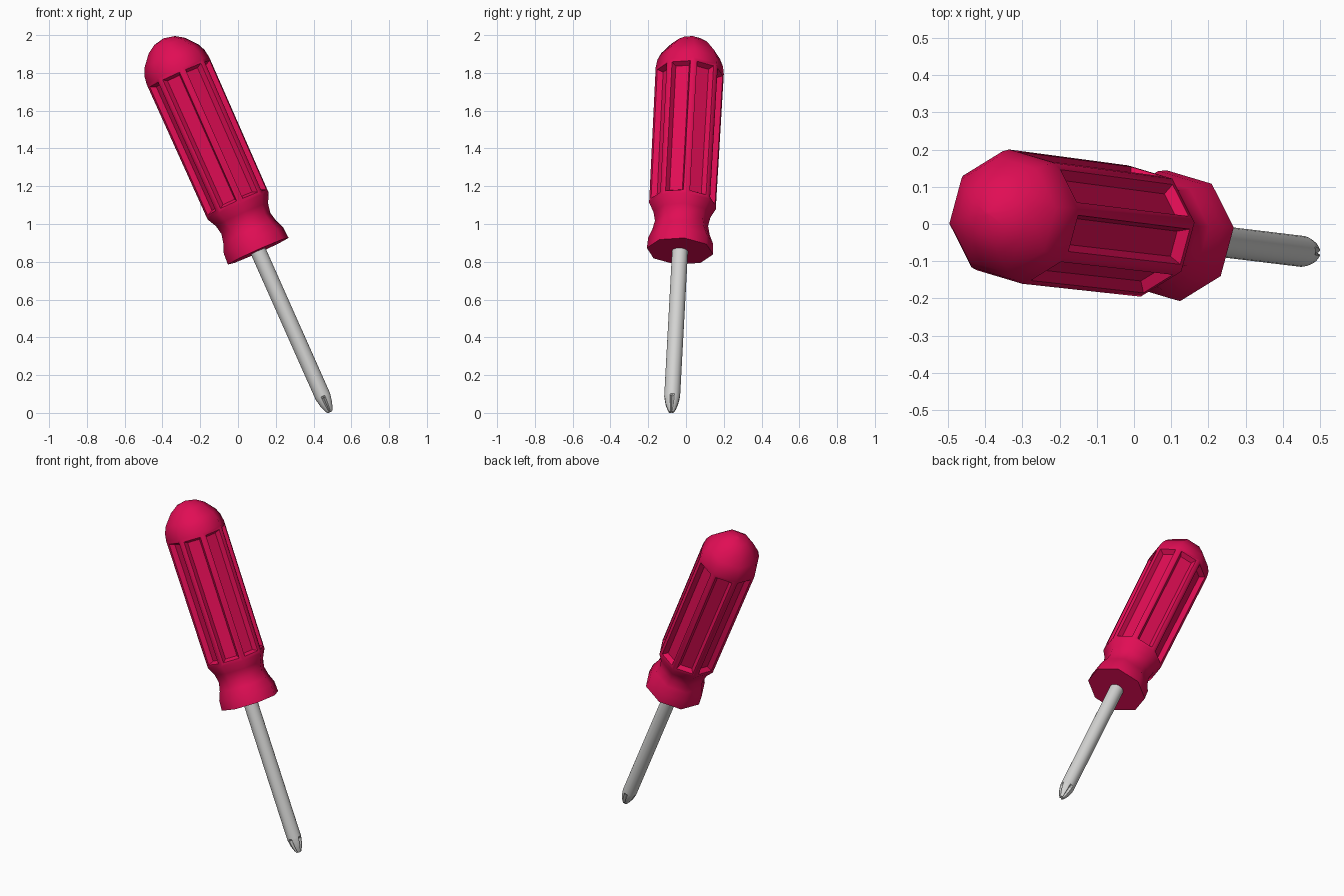
import bpy, bmesh, math
from mathutils import Vector, Matrix

cube = bpy.data.objects.get("Cube")
if cube:
    bpy.data.objects.remove(cube, do_unlink=True)

# Leaning frame: the tool axis runs from the tip up through the handle
TIP = Vector((0.488, -0.078, 0))
AXIS = Vector((-0.445, 0.054, 1)).normalized()
SIDE = (Vector((1, 0, 0)) - AXIS * AXIS.x).normalized()
FRAME = Matrix((SIDE, AXIS.cross(SIDE), AXIS)).transposed().to_4x4()
FRAME.translation = TIP


def material(name, color, roughness):
    mat = bpy.data.materials.new(name)
    mat.use_nodes = True
    mat.diffuse_color = (*color, 1)
    bsdf = mat.node_tree.nodes["Principled BSDF"]
    bsdf.inputs["Base Color"].default_value = (*color, 1)
    bsdf.inputs["Roughness"].default_value = roughness
    return mat


def lathe(profile, sides, turn=0, notch_every=0):
    """Rings of (height, radius, notch radius), capped at both ends."""
    bm = bmesh.new()
    rings = []
    for height, radius, notch in profile:
        ring = []
        for i in range(sides):
            a = turn + math.tau * i / sides
            r = notch if notch_every and i % notch_every == 0 else radius
            ring.append(bm.verts.new((r * math.cos(a), r * math.sin(a), height)))
        rings.append(ring)
    for low, high in zip(rings, rings[1:]):
        for i in range(sides):
            j = (i + 1) % sides
            bm.faces.new((low[i], low[j], high[j], high[i]))
    bm.faces.new(rings[0][::-1])
    bm.faces.new(rings[-1])
    bmesh.ops.recalc_face_normals(bm, faces=bm.faces)
    return bm


def finish(bm, name, mat, angle):
    mesh = bpy.data.meshes.new(name)
    bm.to_mesh(mesh)
    bm.free()
    mesh.materials.append(mat)
    obj = bpy.data.objects.new(name, mesh)
    bpy.context.collection.objects.link(obj)
    obj.matrix_world = FRAME
    bpy.ops.object.select_all(action="DESELECT")
    obj.select_set(True)
    bpy.context.view_layer.objects.active = obj
    bpy.ops.object.shade_smooth_by_angle(angle=math.radians(angle))


crimson = material("crimson plastic", (0.75, 0.004, 0.09), 0.5)
steel = material("light steel", (0.65, 0.65, 0.64), 0.5)

# Handle: octagonal collar, waist, grip and dome
outline = [(0.938, 0.177), (1.0, 0.173), (1.05, 0.153), (1.1, 0.142),
           (1.15, 0.152), (1.2, 0.178), (1.985, 0.182), (2.03, 0.175),
           (2.07, 0.157), (2.13, 0.106), (2.16, 0.06), (2.172, 0.005)]
bm = lathe([(h, r, r) for h, r in outline], 8, math.radians(6))

# Grip flutes: one sunken groove in each long face
grip = [f for f in bm.faces if max(e.calc_length() for e in f.edges) > 0.5]
bmesh.ops.inset_individual(bm, faces=grip, thickness=0.027, depth=0)
bmesh.ops.inset_individual(bm, faces=grip, thickness=0.02, depth=-0.028)
finish(bm, "handle", crimson, 62)

# Shaft with a tapered cross-slotted tip
shaft = [(0.004, 0.014, 0.006), (0.02, 0.023, 0.009), (0.05, 0.034, 0.016),
         (0.085, 0.041, 0.027), (0.095, 0.042, 0.042), (0.96, 0.042, 0.042)]
finish(lathe(shaft, 24, 0, 6), "shaft", steel, 35)
